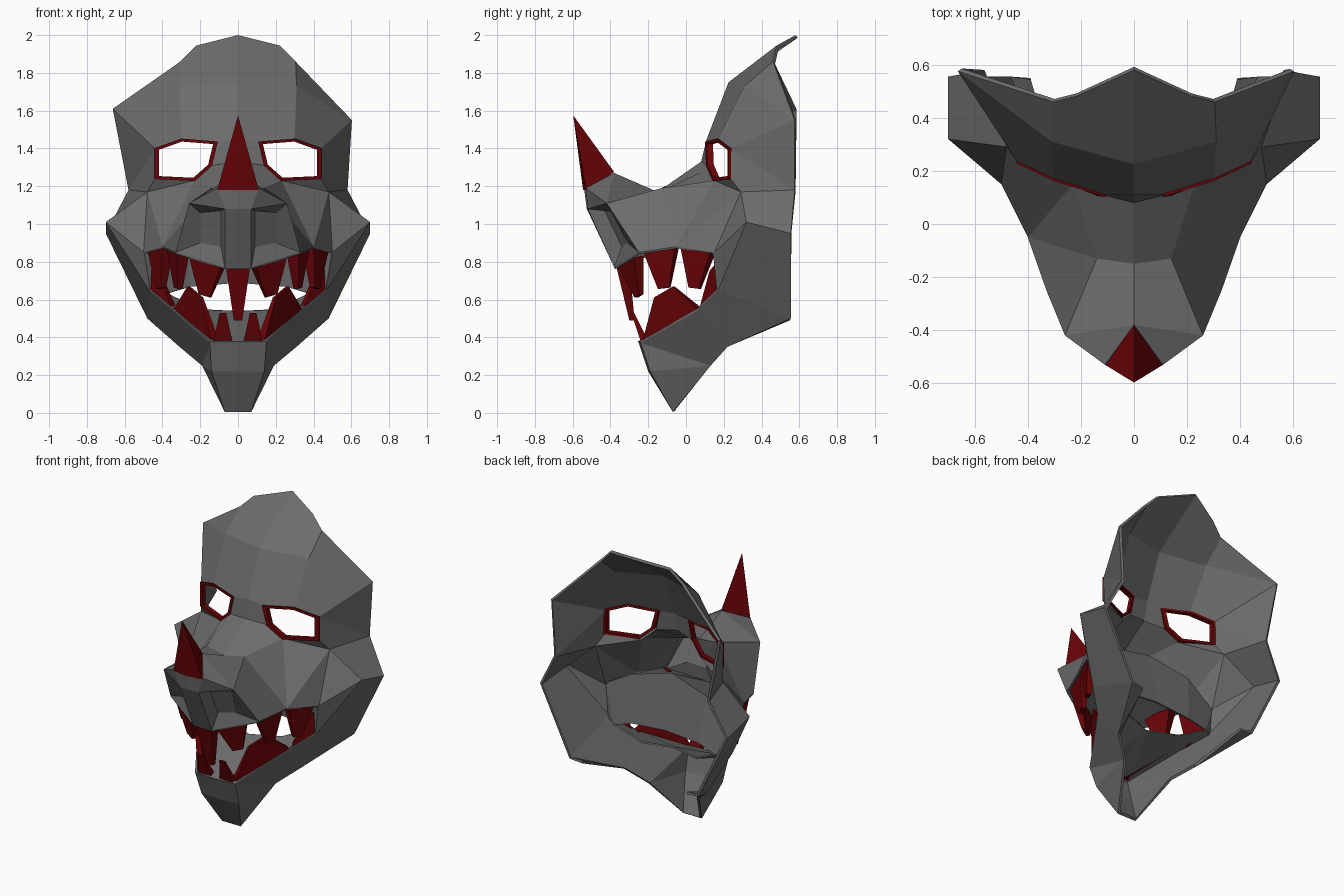
import bpy, bmesh
from mathutils import Vector

if "Cube" in bpy.data.objects:
    bpy.data.objects.remove(bpy.data.objects["Cube"])

red = bpy.data.materials.new("dark_red")
red.diffuse_color = (0.14, 0.001, 0.002, 1)
red.use_nodes = True
red.node_tree.nodes["Principled BSDF"].inputs["Base Color"].default_value = red.diffuse_color
grey = bpy.data.materials.new("dark_grey")
grey.diffuse_color = (0.15, 0.15, 0.15, 1)
grey.use_nodes = True
grey.node_tree.nodes["Principled BSDF"].inputs["Base Color"].default_value = grey.diffuse_color


def finish(name, bm, mat, thick=0):
    me = bpy.data.meshes.new(name)
    bm.to_mesh(me)
    bm.free()
    ob = bpy.data.objects.new(name, me)
    bpy.context.collection.objects.link(ob)
    me.materials.append(mat)
    if thick:
        m = ob.modifiers.new("thickness", 'SOLIDIFY')
        m.thickness, m.offset = thick, -1
    return ob


def shell(name, pts, faces, thick, shift=None):
    """Build both halves of a symmetric sheet from named points."""
    bm = bmesh.new()
    for s in (1, -1):
        vs = {}
        for k, p in pts.items():
            p = Vector(p)
            if shift and k in shift:
                p += Vector(shift[k]) * s
            vs[k] = bm.verts.new((s * p.x, p.y, p.z))
        for f in faces.split(","):
            bm.faces.new([vs[k] for k in f.split()])
    bmesh.ops.remove_doubles(bm, verts=bm.verts, dist=0.001)
    bmesh.ops.recalc_face_normals(bm, faces=bm.faces)
    bm.faces.ensure_lookup_table()
    if bm.faces[1].normal.y > 0:
        bmesh.ops.reverse_faces(bm, faces=bm.faces)
    loose = [v for v in bm.verts if not v.link_faces]
    bmesh.ops.delete(bm, geom=loose, context='VERTS')
    return finish(name, bm, grey, thick)


# brow, crown and cheeks
eye = [(.11, .11, 1.435), (.30, .17, 1.45), (.44, .235, 1.40),
       (.44, .235, 1.24), (.23, .15, 1.23), (.14, .115, 1.31)]
pts = {f"e{i}": p for i, p in enumerate(eye)}
pts.update(a0=(0, .58, 2), a1=(.22, .48, 1.945), a2=(.305, .46, 1.86),
           b0=(0, .225, 1.75), b1=(.31, .31, 1.73), c0=(0, .11, 1.45),
           d0=(0, .08, 1.33), d1=(0, -.15, 1.17), d2=(.14, -.13, 1.19),
           o1=(.633, .575, 1.58), o2=(.58, .575, 1.18),
           k1=(.48, .29, 1.17), k2=(.7, .32, 1.01), k3=(.7, .555, .95))
faces = ("a0 a1 a2 b1 b0,b0 b1 e1 e0 c0,a2 o1 b1,b1 o1 e2 e1,e2 o1 o2,e2 o2 k1 e3,"
         "c0 e0 e5 d0,d0 e5 e4 d2 d1,e4 e3 k1,d2 e4 l3,e4 k1 l3,k1 l4 l3,k1 k2 l4,k1 o2 k3 k2,")

# snout, upper lip and recessed nostrils
lip = dict(l0=(0, -.38, .77), l1=(.07, -.38, .77), l2=(.33, -.25, .85),
           l3=(.40, -.05, .88), l4=(.5, .15, .85))
pts.update(lip, p0=(0, -.38, 1.27), s1=(.26, -.42, 1.11), n1=(.11, -.53, 1.19),
           h0=(0, -.54, 1.19), t0=(0, -.525, 1.08), t1=(.07, -.52, 1.08),
           q1=(.09, -.43, 1.07), q2=(.20, -.36, 1.06), q3=(.20, -.31, .9), q4=(.09, -.34, .88))
faces += ("d1 d2 s1 p0,p0 s1 n1,p0 n1 h0,d2 l3 l2 s1,n1 s1 t1,h0 n1 t1 t0,t0 t1 l1 l0,"
          "t1 s1 q2 q1,s1 l2 q3 q2,l2 l1 q4 q3,l1 t1 q1 q4,q1 q2 q3 q4,")

# lower jaw and chin
jaw = dict(j0=(0, -.25, .37), j1=(.15, -.24, .37), j2=(.34, .06, .54), j3=(.47, .17, .65))
pts.update(jaw, c1=(.14, -.19, .22), m0=(0, -.2, .22), g0=(0, -.07, .005), g1=(.07, -.07, .005),
           g2=(.19, .13, .25), g3=(.31, .22, .35), g4=(.48, .555, .5), g5=(.39, .55, .49))
faces += ("k2 k3 g4 j3,k2 j3 l4,j3 g4 g3 j2,j2 g3 g2 j1,j1 g2 c1,c1 g2 g1,"
          "j0 j1 c1 m0,m0 c1 g1 g0,g3 g4 g5")
shell("mask_shell", pts, faces, .018, {"o1": (-.03, 0, -.03)})

# mouth lining: arched palate, then a back wall and floor around the throat opening
shell("mouth_lining",
      dict(lip, **jaw, r0=(0, .15, 1.05), r1=(.28, .18, .98), w0=(0, .22, .69), w1=(.25, .22, .67),
           w2=(.38, .23, .63), w3=(.2, .19, .54), w4=(0, .12, .53)),
      "l0 l1 r0,l1 l2 r1 r0,l2 l3 r1,l3 l4 r1,r0 r1 w1 w0,r1 l4 w2 w1,l4 j3 w2,"
      "j3 j2 w3 w2,j2 j1 w4 w3,j1 j0 w4", .01)

# eye rims
for s, side in ((1, "right"), (-1, "left")):
    bm = bmesh.new()
    mid = sum((Vector(p) for p in eye), Vector()) / 6
    rings = []
    for scale, dy in ((1.02, -.008), (.87, -.008), (.87, .025), (1.02, .025)):
        loop = [mid + (Vector(p) - mid) * scale for p in eye]
        rings.append([bm.verts.new((s * p.x, p.y + dy, p.z)) for p in loop])
    for r in range(4):
        a, b = rings[r], rings[(r + 1) % 4]
        for i in range(6):
            j = (i + 1) % 6
            bm.faces.new((a[i], a[j], b[j], b[i]))
    bmesh.ops.recalc_face_normals(bm, faces=bm.faces)
    finish("eye_rim_" + side, bm, red)

# nose horn
bm = bmesh.new()
base = [bm.verts.new(p) for p in ((0, -.545, 1.18), (.11, -.53, 1.18), (0, -.38, 1.275), (-.11, -.53, 1.18))]
tip = bm.verts.new((0, -.597, 1.575))
for i in range(4):
    bm.faces.new((base[i], base[(i + 1) % 4], tip))
bm.faces.new(base[::-1])
bmesh.ops.recalc_face_normals(bm, faces=bm.faces)
finish("nose_horn", bm, red)


def tooth(name, a, b, tip, depth=.07, mirror=True):
    """Tapered blunt tooth whose base runs from a to b along the lip."""
    a, b, tip = Vector(a), Vector(b), Vector(tip)
    along = (b - a) * .17
    inward = Vector((b.y - a.y, a.x - b.x, 0)).normalized() * depth
    if inward.dot(Vector((a.x, a.y - .2, 0))) > 0:
        inward = -inward
    bm = bmesh.new()
    for s in ((1, -1) if mirror else (1,)):
        flip = lambda p: bm.verts.new((s * p.x, p.y, p.z))
        root = [flip(p) for p in (a, b, b + inward, a + inward)]
        end = [flip(p) for p in (tip - along, tip + along,
                                 tip + along + inward * .4, tip - along + inward * .4)]
        for i in range(4):
            j = (i + 1) % 4
            bm.faces.new((root[i], root[j], end[j], end[i]))
        bm.faces.new(root)
        bm.faces.new(end)
    bmesh.ops.recalc_face_normals(bm, faces=bm.faces)
    finish(name, bm, red)


# upper teeth
tooth("upper_front_tooth", (-.065, -.37, .78), (.065, -.37, .78), (0, -.30, .49), mirror=False)
tooth("upper_tooth_1", (.09, -.36, .78), (.26, -.28, .83), (.18, -.26, .62), .06)
tooth("upper_tooth_2", (.32, -.23, .86), (.38, -.06, .88), (.33, -.12, .66), .07)
tooth("upper_tooth_3", (.40, -.03, .88), (.48, .13, .86), (.42, .04, .66), .07)

# lower teeth
tooth("lower_front_teeth", (.03, -.24, .38), (.13, -.24, .38), (.08, -.29, .53), .04)
tooth("lower_side_teeth", (.14, -.23, .38), (.34, .06, .55), (.235, -.12, .64), .05)
tooth("lower_back_teeth", (.35, .07, .55), (.46, .16, .65), (.44, .14, .77), .04)
